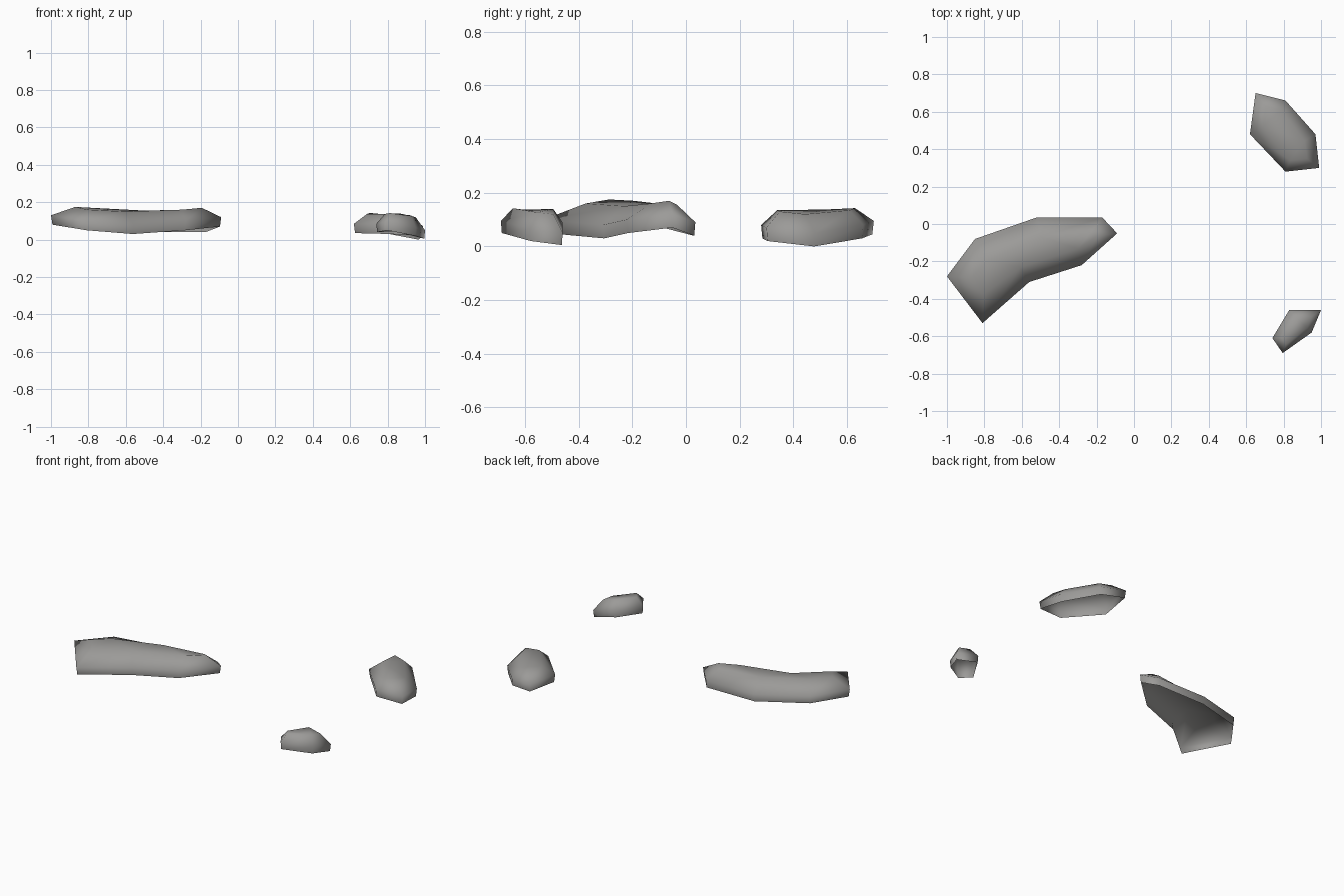
import bpy
import bmesh
from mathutils import Vector
from mathutils.geometry import intersect_point_line

default_cube = bpy.data.objects.get("Cube")
if default_cube:
    bpy.data.objects.remove(default_cube, do_unlink=True)

# Single stone colour
stone = bpy.data.materials.new("stone_grey")
stone.use_nodes = True
colour = (0.33, 0.325, 0.315, 1)
stone.diffuse_color = colour
shader = stone.node_tree.nodes["Principled BSDF"]
shader.inputs["Base Color"].default_value = colour
shader.inputs["Roughness"].default_value = 0.9


def nearest_on_spine(point, spine):
    """Closest point to the given point on a flat polyline."""
    candidates = []
    for start, end in zip(spine, spine[1:]):
        start, end = Vector(start), Vector(end)
        fraction = intersect_point_line(point, start, end)[1]
        candidates.append(start.lerp(end, min(max(fraction, 0), 1)))
    return min(candidates, key=lambda candidate: (candidate - point).length)


def add_rock(name, outline, spine, wall, crown, inset):
    """Hollow rock: a low wall on an uneven rim, tapering to a crown along the spine."""
    bm = bmesh.new()
    rim_ring, wall_ring, crown_ring = [], [], []
    for x, y, rim in outline:
        point = Vector((x, y))
        centre = nearest_on_spine(point, spine)
        foot = point.lerp(centre, 0.04)
        top = point.lerp(centre, inset)
        rim_ring.append(bm.verts.new((*foot, rim)))
        wall_ring.append(bm.verts.new((*point, rim + wall)))
        crown_ring.append(bm.verts.new((*top, crown + rim / 2)))

    # Side bands, then the crown; the underside stays open
    count = len(outline)
    for lower, upper in ((rim_ring, wall_ring), (wall_ring, crown_ring)):
        for i in range(count):
            j = (i + 1) % count
            bm.faces.new((lower[i], lower[j], upper[j], upper[i]))
    cap = bm.faces.new(crown_ring)
    bmesh.ops.triangulate(bm, faces=[cap])
    bmesh.ops.recalc_face_normals(bm, faces=bm.faces[:])
    bm.normal_update()
    highest = max(bm.faces, key=lambda face: abs(face.normal.z))
    if highest.normal.z < 0:
        bmesh.ops.reverse_faces(bm, faces=bm.faces[:])

    mesh = bpy.data.meshes.new(name)
    bm.to_mesh(mesh)
    bm.free()
    mesh.materials.append(stone)
    mesh.shade_smooth()
    rock = bpy.data.objects.new(name, mesh)
    bpy.context.collection.objects.link(rock)
    return rock


# Each outline point holds x, y and the rim height, counter-clockwise
add_rock(
    name="large_rock",
    outline=[(-1, -.28, .08), (-.81, -.53, .05), (-.56, -.31, .03), (-.28, -.22, .05),
             (-.09, -.05, .07), (-.17, .035, .04), (-.52, .035, .04), (-.85, -.08, .07)],
    spine=[(-.8, -.29), (-.55, -.14), (-.25, -.07)],
    wall=0.05, crown=0.135, inset=0.65)

add_rock(
    name="medium_rock",
    outline=[(.62, .48, .035), (.81, .28, .03), (.99, .30, .02),
             (.97, .48, 0), (.81, .66, .03), (.65, .70, .045)],
    spine=[(.76, .56), (.86, .40)],
    wall=0.05, crown=0.12, inset=0.5)

add_rock(
    name="small_rock",
    outline=[(.74, -.61, .04), (.795, -.69, .05), (.95, -.58, .02),
             (1, -.46, .005), (.83, -.46, .045)],
    spine=[(.83, -.60), (.90, -.53)],
    wall=0.045, crown=0.117, inset=0.5)
